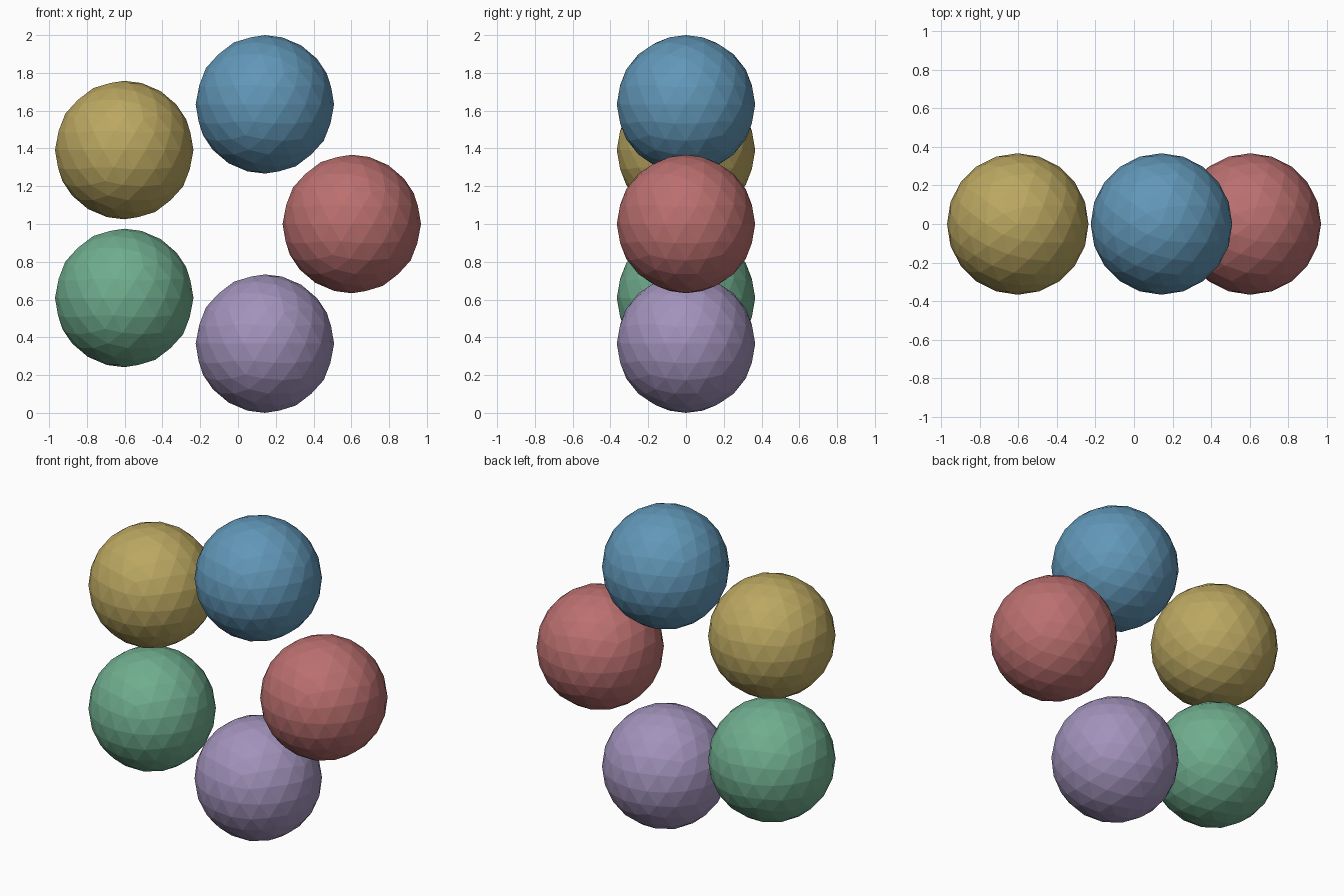
import bpy
from math import cos, sin, tau

if "Cube" in bpy.data.objects:
    bpy.data.objects.remove(bpy.data.objects["Cube"])

RING = 0.666      # ring radius
BALL = 0.3665     # ball radius
CX, CZ = -0.0635, 1.0

# Balls in order around the upright ring, starting at the right
BALLS = [
    ("red", (0.50, 0.16, 0.16, 1)),
    ("blue", (0.12, 0.31, 0.48, 1)),
    ("yellow", (0.50, 0.39, 0.12, 1)),
    ("green", (0.16, 0.42, 0.27, 1)),
    ("purple", (0.36, 0.29, 0.50, 1)),
]

# Five flat-shaded balls, evenly spaced
for i, (name, colour) in enumerate(BALLS):
    a = tau * i / len(BALLS)
    bpy.ops.mesh.primitive_ico_sphere_add(
        subdivisions=3, radius=BALL,
        location=(CX + RING * cos(a), 0, CZ + RING * sin(a)))
    ball = bpy.context.object
    ball.name = name + "_ball"
    mat = bpy.data.materials.new(name)
    mat.diffuse_color = colour
    mat.use_nodes = True
    mat.node_tree.nodes["Principled BSDF"].inputs["Base Color"].default_value = mat.diffuse_color
    ball.data.materials.append(mat)
